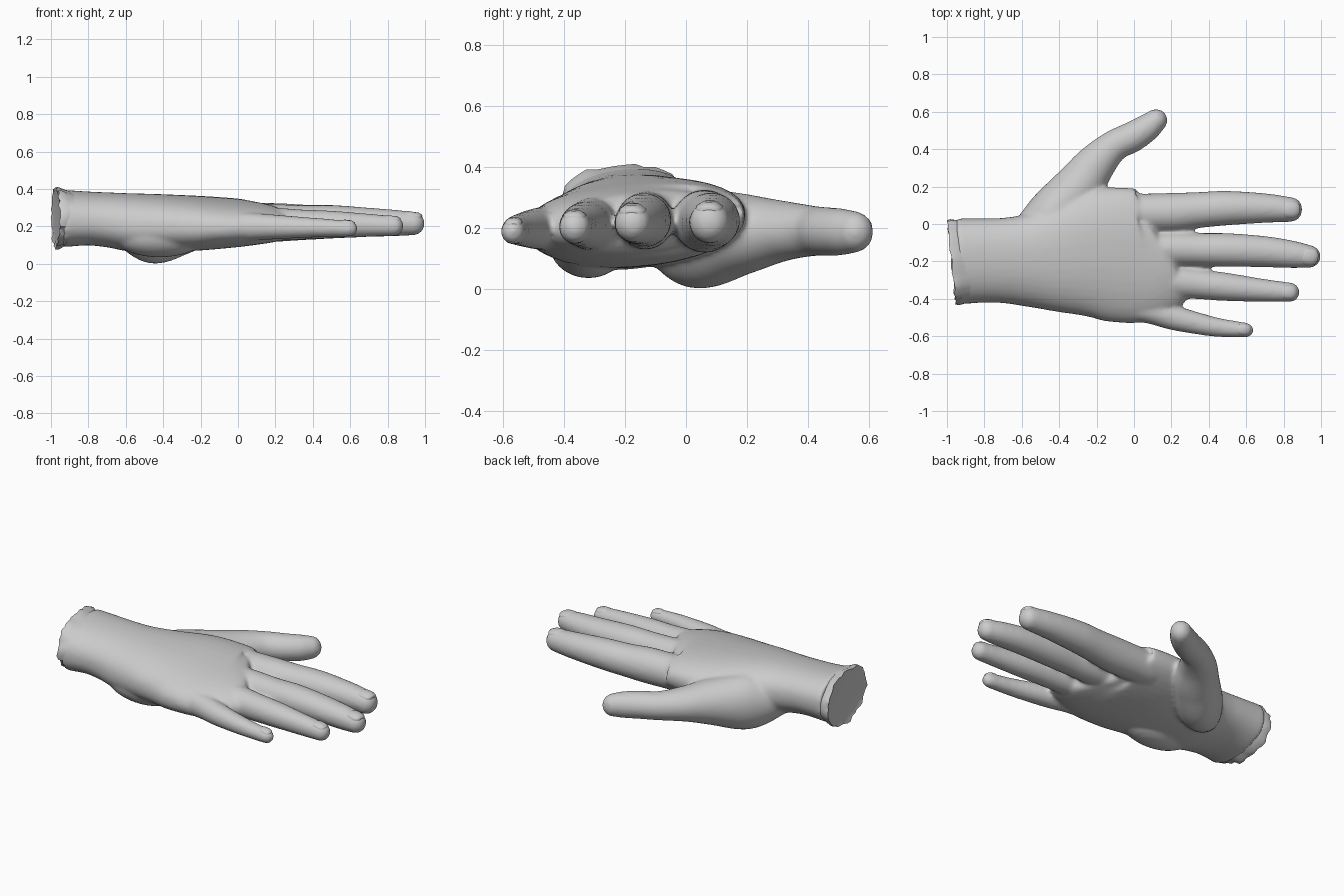
import bpy, bmesh, math, random
from mathutils import Vector, Matrix

if "Cube" in bpy.data.objects:
    bpy.data.objects.remove(bpy.data.objects["Cube"])

random.seed(4)
skin = bpy.data.materials.new("grey skin")
skin.diffuse_color = (0.6, 0.6, 0.6, 1)
skin.use_nodes = True
skin.node_tree.nodes["Principled BSDF"].inputs["Base Color"].default_value = skin.diffuse_color


def finish(name, bm, angle=180):
    bmesh.ops.recalc_face_normals(bm, faces=bm.faces)
    me = bpy.data.meshes.new(name)
    bm.to_mesh(me)
    bm.free()
    me.materials.append(skin)
    ob = bpy.data.objects.new(name, me)
    bpy.context.collection.objects.link(ob)
    bpy.ops.object.select_all(action='DESELECT')
    ob.select_set(True)
    bpy.context.view_layer.objects.active = ob
    bpy.ops.object.shade_smooth_by_angle(angle=math.radians(angle))
    return ob


def skin_rings(bm, rings):
    """Bridge rings of points into a closed tube."""
    vs = [[bm.verts.new(p) for p in r] for r in rings]
    n = len(vs[0])
    for a, b in zip(vs, vs[1:]):
        for i in range(n):
            bm.faces.new((a[i], a[(i + 1) % n], b[(i + 1) % n], b[i]))
    bm.faces.new(vs[0])
    bm.faces.new(vs[-1])


def spline(rows, steps=6):
    """Smooth interpolation of rows of numbers."""
    out = []
    for i in range(len(rows) - 1):
        p0, p1, p2, p3 = (rows[max(0, min(len(rows) - 1, i + k))] for k in (-1, 0, 1, 2))
        for s in range(steps):
            t = s / steps
            out.append([0.5 * (2 * b + (c - a) * t + (2 * a - 5 * b + 4 * c - d) * t * t
                               + (3 * b - a - 3 * c + d) * t ** 3)
                        for a, b, c, d in zip(p0, p1, p2, p3)])
    return out + [list(rows[-1])]


def loft(bm, rows, dome, power=2.0, tilt=0.0, n=36):
    """Rows are x, y, z, half width, half height; the end is rounded over the dome length."""
    rows = spline(rows)
    rings = []

    def ring(c, t, w, h):
        side = Vector((0, 0, 1)).cross(t).normalized()
        up = t.cross(side)
        pts = []
        for k in range(n):
            a = 2 * math.pi * k / n
            ca, sa = math.cos(a), math.sin(a)
            u = math.copysign(abs(ca) ** (2 / power), ca) * w
            v = math.copysign(abs(sa) ** (2 / power), sa) * h
            pts.append(c + side * u + up * (v + tilt * u))
        rings.append(pts)

    for i, r in enumerate(rows):
        a, b = rows[max(0, i - 1)], rows[min(len(rows) - 1, i + 1)]
        t = (Vector(b[:3]) - Vector(a[:3])).normalized()
        ring(Vector(r[:3]), t, r[3], r[4])
    for k in range(1, 7):
        f = k / 6 * math.radians(84)
        ring(Vector(r[:3]) + t * dome * math.sin(f), t, r[3] * math.cos(f), r[4] * math.cos(f))
    skin_rings(bm, rings)


bm = bmesh.new()

# wrist and palm: x, y min, y max, z min, z max
palm = [(-.94, -.43, .03, .09, .395), (-.8, -.42, .03, .10, .385), (-.68, -.425, .035, .088, .38),
        (-.55, -.447, .06, .065, .375), (-.4, -.477, .11, .068, .37), (-.2, -.512, .19, .075, .36),
        (0, -.53, .19, .093, .345), (.08, -.50, .175, .108, .335), (.14, -.42, .16, .125, .32)]
loft(bm, [(x, (a + b) / 2, (c + d) / 2, (b - a) / 2, (d - c) / 2) for x, a, b, c, d in palm],
     0.035, 2.25, 0.07)

# heel of the palm on the little finger side
bmesh.ops.create_uvsphere(bm, u_segments=24, v_segments=16, radius=1,
                          matrix=Matrix.Translation((-.42, -.32, .15)) @ Matrix.Diagonal((.25, .13, .115, 1)))

# thumb with its fleshy base
loft(bm, [(-.62, -.09, .20, .08, .10), (-.46, .03, .167, .135, .165), (-.31, .18, .18, .135, .135),
          (-.21, .315, .19, .11, .10), (-.11, .415, .19, .085, .083), (-.01, .465, .188, .082, .08),
          (.07, .515, .187, .074, .076), (.115, .552, .187, .062, .068)], 0.065)

# fingers
fingers = {
    "index": ([(-.05, .06, .225, .10, .10), (.2, .062, .222, .104, .103), (.35, .075, .222, .096, .095),
               (.5, .085, .225, .092, .09), (.7, .085, .222, .079, .078), (.84, .077, .218, .066, .068)], .06),
    "middle": ([(-.05, -.13, .23, .085, .095), (.2, -.133, .224, .092, .095), (.35, -.137, .224, .089, .09),
                (.5, -.139, .226, .09, .088), (.7, -.148, .222, .083, .078), (.85, -.163, .218, .073, .07),
                (.94, -.174, .215, .06, .062)], .058),
    "ring": ([(-.05, -.29, .215, .08, .09), (.2, -.308, .212, .086, .088), (.35, -.322, .21, .08, .08),
              (.5, -.337, .21, .075, .074), (.7, -.356, .206, .061, .062), (.835, -.365, .202, .052, .054)], .05),
    "little": ([(-.12, -.43, .20, .07, .085), (.08, -.463, .199, .069, .073), (.2, -.498, .197, .067, .066),
                (.32, -.527, .195, .06, .058), (.45, -.553, .193, .051, .05), (.595, -.567, .188, .04, .043)], .045),
}
for rows, dome in fingers.values():
    loft(bm, rows, dome)

# merge everything into one smooth hand
hand = finish("hand", bm)
rm = hand.modifiers.new("merge", 'REMESH')
rm.mode = 'VOXEL'
rm.voxel_size = 0.011
rm.use_smooth_shade = True
sm = hand.modifiers.new("soften", 'SMOOTH')
sm.factor = 0.5
sm.iterations = 10
for m in ("merge", "soften"):
    bpy.ops.object.modifier_apply(modifier=m)


# nails: thin curved plates sunk into the fingertips
def nail(name, pos, along, normal, length, width):
    z = Vector(normal).normalized()
    x = Vector(along)
    x = (x - z * x.dot(z)).normalized()
    rot = Matrix((x, z.cross(x), z)).transposed().to_4x4()
    b = bmesh.new()
    rings = []
    for s, h in ((1, -.012), (1, .0), (.93, .004), (.5, .007)):
        pts = []
        for k in range(28):
            a = 2 * math.pi * k / 28
            c, d = math.cos(a), math.sin(a)
            u = math.copysign(abs(c) ** .7, c) * s
            v = math.copysign(abs(d) ** .7, d) * s
            p = Vector((u * length, v * width, h - .35 * width * v * v - .008 * u * u))
            pts.append(Vector(pos) + rot.to_3x3() @ p)
        rings.append(pts)
    skin_rings(b, rings)
    finish(name, b, 40)


nail("index_nail", (.838, .077, .283), (1, -.05, 0), (.12, 0, 1), .05, .045)
nail("middle_nail", (.937, -.174, .274), (1, -.1, 0), (.14, 0, 1), .05, .045)
nail("ring_nail", (.825, -.365, .253), (1, -.07, 0), (.12, 0, 1), .046, .038)
nail("little_nail", (.587, -.567, .229), (1, -.08, 0), (.12, -.1, 1), .04, .029)
nail("thumb_nail", (.085, .57, .232), (.75, .66, 0), (-.4, .5, .75), .052, .045)

# ragged rim and flat cut at the wrist
bm = bmesh.new()
n = 44
jag = [random.uniform(-1, 1) for _ in range(n)]
rings = []
for x, w, h, j in ((-.87, .21, .135, 0), (-.93, .224, .152, .004), (-.958, .229, .164, .009),
                   (-.976, .225, .163, .011), (-.972, .212, .15, .006), (-.968, .19, .13, 0)):
    pts = []
    for k in range(n):
        a = 2 * math.pi * k / n
        y = math.cos(a) * (w + j * jag[k])
        z = math.sin(a) * (h + j * jag[k])
        pts.append((x - .1 * y + j * .6 * jag[(k * 7) % n], y - .2, .247 + z))
    rings.append(pts)
skin_rings(bm, rings)
finish("wrist_rim", bm, 35)
